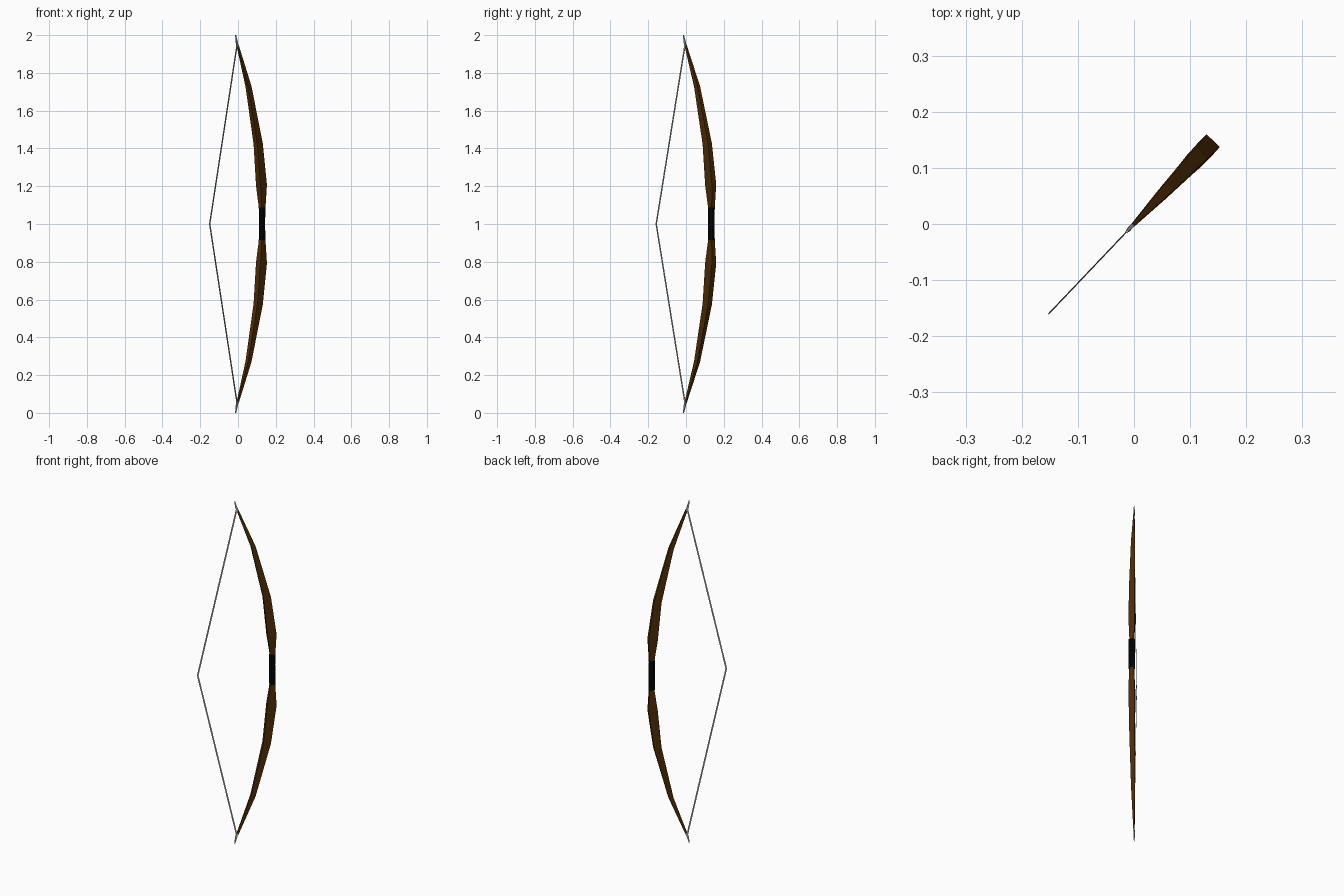
import bpy, bmesh, math
from mathutils import Vector

if "Cube" in bpy.data.objects:
    bpy.data.objects.remove(bpy.data.objects["Cube"])

# The bow lies in a vertical plane turned about z
ANG = math.atan2(0.16, 0.152)
D = Vector((math.cos(ANG), math.sin(ANG), 0))
N = Vector((D.y, -D.x, 0))


def P(u, w, z):
    return D * u + N * w + Vector((0, 0, z))


def material(name, col):
    m = bpy.data.materials.new(name)
    m.diffuse_color = (*col, 1)
    m.use_nodes = True
    m.node_tree.nodes["Principled BSDF"].inputs["Base Color"].default_value = m.diffuse_color
    return m


wood = material("dark wood", (0.075, 0.024, 0.0015))
black = material("black wrap", (0.002, 0.002, 0.002))
grey = material("grey cord", (0.42, 0.42, 0.42))


def loft(name, rings, mat):
    n = len(rings[0])
    verts = [v for r in rings for v in r]
    faces = [(i * n + j, i * n + (j + 1) % n, (i + 1) * n + (j + 1) % n, (i + 1) * n + j)
             for i in range(len(rings) - 1) for j in range(n)]
    faces += [tuple(reversed(range(n))), tuple(range(len(verts) - n, len(verts)))]
    me = bpy.data.meshes.new(name)
    me.from_pydata(verts, [], faces)
    me.materials.append(mat)
    # Consistent outward normals
    bm = bmesh.new()
    bm.from_mesh(me)
    bmesh.ops.recalc_face_normals(bm, faces=bm.faces)
    bm.to_mesh(me)
    bm.free()
    ob = bpy.data.objects.new(name, me)
    bpy.context.collection.objects.link(ob)
    return ob


def box_ring(a, b, h, z, slope=0.0):
    # rectangular section, outer side b, tilted by slope
    return [P(a, -h, z - slope), P(b, -h, z + slope), P(b, h, z + slope), P(a, h, z - slope)]


def circle_ring(u, r, z, n=8):
    return [P(u + r * math.cos(t), r * math.sin(t), z)
            for t in (2 * math.pi * (j + .5) / n for j in range(n))]


# Limb stations above the middle: height, inner u, outer u, half width
stations = [(0.0, .173, .196, .0115), (.09, .172, .199, .012), (.205, .156, .205, .0165),
            (.425, .135, .175, .0145), (.727, .069, .093, .010), (.95, -.009, .000, .003)]

for side, s in (("upper", 1), ("lower", -1)):
    loft(side + "_limb", [box_ring(a, b, h, 1 + s * z, s * (0 if z < .1 else .003))
                          for z, a, b, h in stations], wood)
    # Curved nock at the limb end
    loft(side + "_nock", [box_ring(u - r, u + r, h, 1 + s * z) for u, r, h, z in
                          ((-.004, .005, .0035, .94), (-.010, .005, .0035, .965),
                           (-.018, .002, .002, 1.0))], grey)
    # Drawn string, a flat cord
    loft(side + "_string", [box_ring(-.2215, -.2135, .0012, 1),
                            box_ring(-.011, -.003, .0012, 1 + s * .95)], grey)

# Grip wrapped in ridges
rings, count, z0, z1 = [], 12, .915, 1.087
step = (z1 - z0) / count
for i in range(count):
    for f, r in ((0, .0165), (.25, .0182), (.75, .0182)):
        rings.append(circle_ring(.1845, r, z0 + step * (i + f)))
rings.append(circle_ring(.1845, .0165, z1))
loft("grip_wrap", rings, black)
